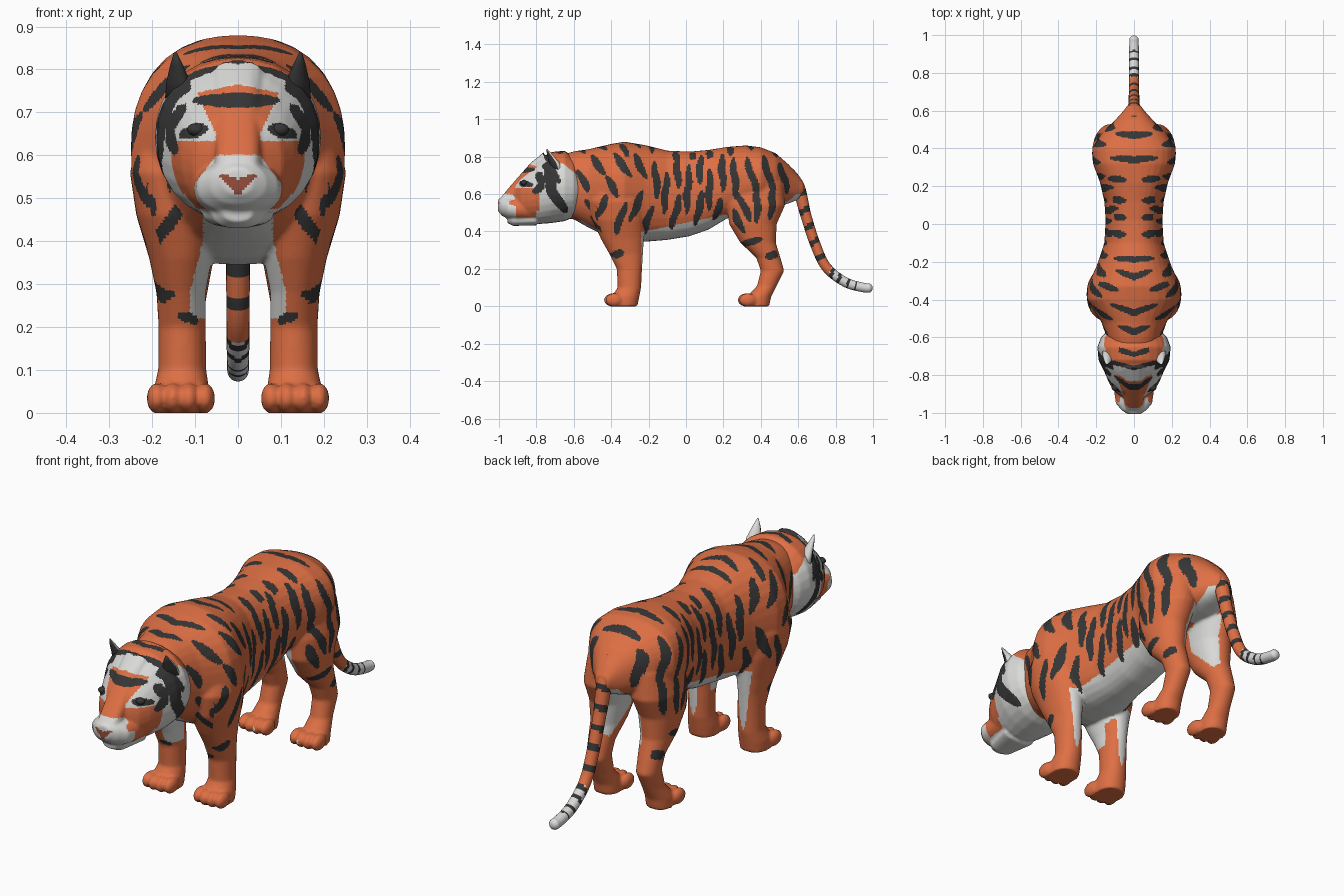
import bpy, bmesh, math
from mathutils import Vector, Matrix

ORANGE, WHITE, BLACK, BROWN = range(4)
mats = []
for name, rgb in (("orange_fur", (0.73, 0.16, 0.058)), ("white_fur", (0.70, 0.70, 0.69)),
                  ("black_fur", (0.036, 0.036, 0.036)), ("brown_nose", (0.30, 0.075, 0.045))):
    m = bpy.data.materials.new(name)
    m.diffuse_color = (*rgb, 1)
    mats.append(m)


# ---------- helpers ----------
def loft(bm, rings, power=2.0, seg=28):
    """Skin closed superellipse rings given as (centre, half axis u, half axis v)."""
    loops = []
    for c, u, v in rings:
        loop = []
        for i in range(seg):
            a = 2 * math.pi * i / seg
            ca, sa = math.cos(a), math.sin(a)
            k = (abs(ca) ** power + abs(sa) ** power) ** (-1 / power)
            loop.append(bm.verts.new(Vector(c) + Vector(u) * ca * k + Vector(v) * sa * k))
        loops.append(loop)
    for a, b in zip(loops, loops[1:]):
        for i in range(seg):
            j = (i + 1) % seg
            bm.faces.new((a[i], a[j], b[j], b[i]))
    bm.faces.new(loops[0][::-1])
    bm.faces.new(loops[-1])


def along_y(rows):
    """Rows of (y, half width, top, bottom)."""
    return [((0, y, (t + b) / 2), (w, 0, 0), (0, 0, (t - b) / 2)) for y, w, t, b in rows]


def leg_rings(rows, s):
    """Rows of (z, inner x, outer x, front y, back y)."""
    return [((s * (a + b) / 2, (f + k) / 2, z), ((b - a) / 2, 0, 0), (0, (k - f) / 2, 0))
            for z, a, b, f, k in rows]


def ball(bm, centre, size):
    mat = Matrix.Translation(centre) @ Matrix.Diagonal((*size, 1))
    bmesh.ops.create_uvsphere(bm, u_segments=16, v_segments=10, radius=1, matrix=mat)


def finish(bm, name, colour, voxel=None):
    """Make the object, fuse its shells if asked, then colour faces by rule."""
    bmesh.ops.recalc_face_normals(bm, faces=bm.faces)
    me = bpy.data.meshes.new(name)
    bm.to_mesh(me)
    bm.free()
    ob = bpy.data.objects.new(name, me)
    bpy.context.collection.objects.link(ob)
    if voxel:
        r = ob.modifiers.new("fuse", 'REMESH')
        r.mode, r.voxel_size = 'VOXEL', voxel
        sm = ob.modifiers.new("soften", 'SMOOTH')
        sm.factor, sm.iterations = 0.5, 5
        dg = bpy.context.evaluated_depsgraph_get()
        me = bpy.data.meshes.new_from_object(ob.evaluated_get(dg))
        ob.modifiers.clear()
        ob.data = me
        me.name = name
    me.materials.clear()
    for m in mats:
        me.materials.append(m)
    for p in me.polygons:
        p.material_index = colour(p.center, p.normal)
        p.use_smooth = True
    return ob


def near(p, q, strokes, w):
    """True inside any tapered brush stroke (p0, q0, p1, q1)."""
    p += 0.004 * math.sin(45 * q)
    for a, b, c, d in strokes:
        dx, dy = c - a, d - b
        t = ((p - a) * dx + (q - b) * dy) / (dx * dx + dy * dy)
        if 0 < t < 1:
            dist = abs((p - a) * dy - (q - b) * dx) / math.hypot(dx, dy)
            if dist < w * math.sqrt(1 - (2 * t - 1) ** 2):
                return True
    return False


# ---------- stripes, side strokes as (y, z, y, z) ----------
shoulder = [(-.58, .73, -.52, .61), (-.51, .81, -.43, .70), (-.54, .57, -.47, .49),
            (-.43, .70, -.36, .58), (-.39, .82, -.29, .69), (-.28, .82, -.21, .68),
            (-.32, .56, -.38, .38), (-.42, .60, -.47, .48), (-.23, .62, -.30, .45),
            (-.41, .26, -.33, .295)]
flank = [(-.17, .78, -.15, .57), (-.18, .54, -.23, .38), (-.10, .72, -.12, .49),
         (-.05, .80, -.04, .63), (-.03, .60, -.08, .41), (.02, .76, .00, .49),
         (.08, .81, .07, .65), (.09, .62, .05, .43), (.13, .74, .12, .51),
         (.19, .82, .20, .61), (.19, .58, .15, .46)]
haunch = [(.25, .80, .27, .57), (.265, .62, .35, .45), (.32, .80, .39, .58),
          (.38, .64, .38, .44), (.41, .81, .47, .60), (.47, .66, .45, .46),
          (.50, .77, .545, .60), (.25, .52, .31, .39), (.29, .33, .41, .36),
          (.42, .26, .51, .29)]
side_strokes = shoulder + flank + haunch
# strokes on the chest and leg fronts as (x, z, x, z)
chest_strokes = [(.125, .50, .21, .37), (.20, .51, .222, .43), (.19, .78, .21, .60),
                 (.145, .277, .20, .268), (.09, .213, .14, .23)]
# back stripes as (y, inner x, outer x)
spine = [(-.57, 0, .09), (-.47, 0, .13), (-.38, .08, .2), (-.28, 0, .1), (-.19, 0, .11),
         (-.06, .04, .13), (.03, .04, .12), (.12, .04, .13), (.23, .04, .14),
         (.34, 0, .13), (.47, 0, .1)]


def body_colour(c, n):
    ax, y, z = abs(c.x), c.y, c.z
    out = n.x * (1 if c.x > 0 else -1)
    # stripes on the sides, reaching into the pale belly
    if y < -.3 and n.y < -.65:
        if near(ax, z, chest_strokes, .016 if z > .33 else .012):
            return BLACK
    elif out > .25 and n.z < .8 and n.y < .8 and near(y, z, side_strokes, .0205):
        return BLACK
    # pale belly, chest, inner legs and rump
    if -.24 < y < .28 and z < .405 + .21 * (y + .2) and ax < (.2 if y < .2 else .12) and out < .95:
        return WHITE
    if y <= -.24 and .33 < z < .46 and ax < .08:
        return WHITE
    if y < -.29 and out < .1 and n.y < .3 and .22 < z < .43 and ax < .112 - max(0, z - .28) * .25:
        return WHITE
    if -.29 <= y < -.2 and out < -.3 and .34 < z < .45 and ax < .11:
        return WHITE
    if out < -.45 and y > .34 and z < .6 and z > .29 + abs(y - .46) * 1.0:
        return WHITE
    if y > .4 and .4 < z < .60 and ax < .06 and n.z < .2:
        return WHITE
    if n.z > .62 and z > .66:
        k = .35 if y < -.2 else .08
        for yc, x0, x1 in spine:
            t = (ax - x0) / (x1 - x0) if x0 else .5 + ax / x1 / 2
            if 0 < t < 1 and abs(y - yc - k * ax) < .019 * math.sqrt(1 - (2 * t - 1) ** 2):
                return BLACK
    return ORANGE


# ---------- body with four legs ----------
bm = bmesh.new()
loft(bm, along_y([(-.70, .12, .80, .48), (-.60, .145, .828, .465), (-.52, .172, .84, .42),
                  (-.40, .25, .868, .36), (-.33, .247, .88, .345), (-.22, .197, .862, .345),
                  (-.10, .157, .832, .355), (.02, .15, .827, .375), (.12, .157, .836, .41),
                  (.22, .18, .852, .47), (.32, .217, .86, .50), (.40, .222, .85, .52),
                  (.48, .172, .818, .53), (.55, .10, .757, .55), (.60, .055, .70, .57),
                  (.63, .033, .66, .60)]), 2.35, 36)
front_leg = [(0, .068, .198, -.40, -.26), (.05, .066, .198, -.40, -.25), (.10, .074, .186, -.365, -.24),
             (.20, .075, .185, -.37, -.235), (.28, .075, .19, -.41, -.23), (.36, .06, .207, -.455, -.225),
             (.46, .04, .237, -.50, -.22), (.56, .04, .252, -.515, -.23), (.70, .06, .215, -.46, -.27)]
hind_leg = [(0, .075, .195, .32, .445), (.05, .075, .195, .325, .455), (.11, .085, .18, .38, .485),
            (.19, .08, .18, .40, .525), (.26, .075, .185, .375, .505), (.34, .06, .20, .29, .48),
            (.44, .04, .215, .23, .485), (.54, .02, .222, .22, .53), (.66, .03, .20, .24, .52),
            (.76, .05, .15, .28, .46)]
for s in (-1, 1):
    for rows, toe_y in ((front_leg, -.385), (hind_leg, .33)):
        loft(bm, leg_rings(rows, s), 2.1)
        for i, x in enumerate((.077, .114, .152, .189)):
            ball(bm, (s * x, toe_y - (.008 if i in (1, 2) else 0), .034), (.024, .047, .036))
finish(bm, "body", body_colour, .0072)

# ---------- head ----------
# face strokes as (x, z, x, z), cheek strokes as (y, z, y, z)
brow_band = [(-.10, .728, .10, .728)]
eye_marks = [(.065, .665, .135, .645), (.125, .72, .178, .63), (.165, .69, .15, .60)]
spots = [(.125, .70, .145, .715)]
ruff_strokes = [(-.79, .84, -.68, .66), (-.74, .74, -.715, .58), (-.74, .65, -.64, .50)]


def head_colour(c, n):
    ax, y, z = abs(c.x), c.y, c.z
    if y < -.95 and .508 < z < .556 and ax < (z - .503) * .9 and z < .543 + ax * .5:
        return BROWN
    if ax > .11 and y > -.80 and near(y, z, ruff_strokes, .029):
        return BLACK
    if y < -.755 and (near(0.97 * c.x, z, brow_band, .017) or near(ax, z, eye_marks, .015)
                      or near(ax, z, spots, .010)):
        return BLACK
    # dark arc over the crown
    if ax < .12 and z > .765 and abs(y + .762 - .25 * ax) < .012:
        return BLACK
    if y < (-.762 + .25 * ax if z > .70 else -.785):
        # white lips and chin, orange bridge and cheeks, white brows
        lip = .60 if ax < .05 else .60 - (ax - .05) * 1.3
        if z < .475 or (y < -.91 and z < lip):
            return WHITE
        if ax < (.052 if z < .65 else .052 + (z - .65) * .45) and z < .765 - ax * .2:
            return ORANGE
        if z > .635:
            return WHITE
        return ORANGE if y < -.80 or abs(z - .56) < .05 else WHITE
    if z > .765 - max(0, y + .66) * .8 and ax < .16 and y > -.77:
        return BLACK if ax < .08 and abs(y + .69 - .3 * ax) < .014 else ORANGE
    return WHITE


bm = bmesh.new()
# skull, nose bridge, muzzle, chin
loft(bm, along_y([(-.92, .055, .65, .50), (-.885, .105, .70, .465), (-.84, .133, .74, .45),
                  (-.78, .158, .79, .44), (-.72, .188, .825, .445), (-.65, .194, .832, .455),
                  (-.60, .175, .80, .475), (-.56, .135, .72, .53)]), 2.15)
loft(bm, along_y([(-.985, .045, .588, .51), (-.95, .052, .63, .50), (-.90, .056, .688, .50),
                  (-.83, .065, .767, .50), (-.76, .07, .824, .60)]), 3.2)
loft(bm, along_y([(-1.006, .034, .57, .51), (-.985, .066, .585, .485), (-.95, .096, .585, .465),
                  (-.90, .103, .59, .455), (-.82, .11, .60, .45)]), 2.2)
loft(bm, along_y([(-.955, .035, .50, .445), (-.925, .06, .50, .43), (-.80, .085, .50, .432)]), 2.4)
finish(bm, "head", head_colour, .006)

# ---------- ears and eyes ----------
for s, side in ((-1, "left"), (1, "right")):
    bm = bmesh.new()
    loft(bm, [((s * .137, -.69, .72), (.034, s * .012, 0), (0, .032, 0)),
              ((s * .139, -.705, .77), (.028, s * .01, 0), (0, .026, 0)),
              ((s * .143, -.728, .81), (.015, s * .005, 0), (0, .015, 0)),
              ((s * .146, -.743, .84), (.003, 0, 0), (0, .003, 0))], seg=12)
    finish(bm, side + "_ear", lambda c, n: BLACK if n.y < 0.1 else WHITE)
    bm = bmesh.new()
    ball(bm, (s * .097, -.866, .66), (.022, .018, .015))
    finish(bm, side + "_eye", lambda c, n: BLACK)

# ---------- tail ----------
path = [(.54, .71), (.60, .635), (.64, .49), (.69, .335), (.75, .21), (.85, .13), (.95, .10), (.999, .10)]
pts = []
for i in range(len(path) - 1):  # smooth curve through the path points
    p0, p1, p2, p3 = (Vector(path[min(max(i + k, 0), len(path) - 1)]) for k in (-1, 0, 1, 2))
    for j in range(14):
        t = j / 14
        pts.append(0.5 * (2 * p1 + (p2 - p0) * t + (2 * p0 - 5 * p1 + 4 * p2 - p3) * t * t
                          + (3 * p1 - p0 - 3 * p2 + p3) * t ** 3))
rings = []
for i, p in enumerate(pts):
    d = (pts[min(i + 1, len(pts) - 1)] - pts[max(i - 1, 0)]).normalized()
    f = i / (len(pts) - 1)
    r = (.042 - .045 * f if f < .3 else .0285 - .006 * (f - .3)) * math.sqrt(min(1, (1.005 - f) * 16))
    rings.append(((0, p.x, p.y), (r, 0, 0), (0, -d.y * r, d.x * r)))


def tail_colour(c, n):
    s = c.z - .6 * c.y  # bands lie square to the sloping tail
    u = c.y - .35 * c.z
    if u < .705:
        return BLACK if -.19 < s < .25 and (s + .184) % .1 < .034 else ORANGE
    bands = ((.719, .011), (.767, .010), (.825, .008), (.868, .006))
    return BLACK if any(abs(u - k) < w for k, w in bands) else WHITE


bm = bmesh.new()
loft(bm, rings, seg=20)
finish(bm, "tail", tail_colour)
